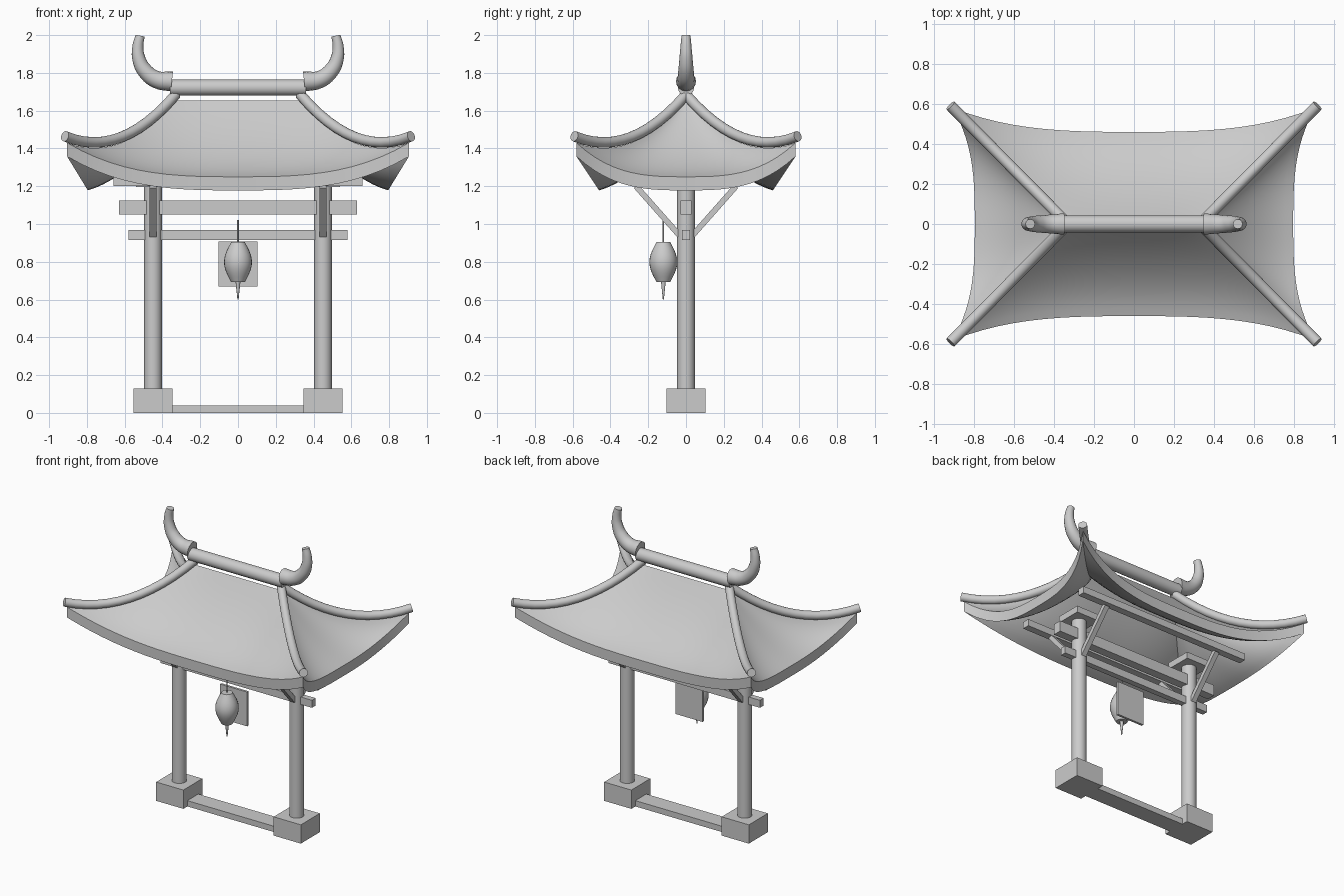
import bpy, bmesh, math
from mathutils import Vector

if "Cube" in bpy.data.objects:
    bpy.data.objects.remove(bpy.data.objects["Cube"])


def smooth(ob, angle=40):
    bpy.ops.object.select_all(action='DESELECT')
    ob.select_set(True)
    bpy.context.view_layer.objects.active = ob
    bpy.ops.object.shade_smooth_by_angle(angle=math.radians(angle))


def mesh_object(name, bm):
    bmesh.ops.recalc_face_normals(bm, faces=bm.faces)
    me = bpy.data.meshes.new(name)
    bm.to_mesh(me)
    bm.free()
    ob = bpy.data.objects.new(name, me)
    bpy.context.collection.objects.link(ob)
    return ob


def box(name, lo, hi):
    bm = bmesh.new()
    bmesh.ops.create_cube(bm, size=1)
    lo, hi = Vector(lo), Vector(hi)
    for v in bm.verts:
        v.co = (lo + hi) / 2 + v.co * (hi - lo)
    return mesh_object(name, bm)


def lathe(name, profile, centre, sides=24):
    bm = bmesh.new()
    vs = [bm.verts.new((r, 0, z)) for r, z in profile]
    es = [bm.edges.new(p) for p in zip(vs, vs[1:])]
    bmesh.ops.spin(bm, geom=vs + es, axis=(0, 0, 1), cent=(0, 0, 0),
                   angle=math.tau, steps=sides, use_duplicate=False)
    bmesh.ops.remove_doubles(bm, verts=bm.verts, dist=1e-5)
    ob = mesh_object(name, bm)
    ob.location = (*centre, 0)
    smooth(ob)
    return ob


def tube(name, points, radii, kind='POLY'):
    cu = bpy.data.curves.new(name, 'CURVE')
    cu.dimensions = '3D'
    cu.bevel_depth = 1
    cu.bevel_resolution = 6
    cu.use_fill_caps = True
    sp = cu.splines.new(kind)
    pts = sp.bezier_points if kind == 'BEZIER' else sp.points
    pts.add(len(points) - 1)
    for p, co, r in zip(pts, points, radii):
        p.radius = r
        if kind == 'BEZIER':
            p.co = co
            p.handle_left_type = p.handle_right_type = 'AUTO'
        else:
            p.co = (*co, 1)
    sp.resolution_u = 5
    ob = bpy.data.objects.new(name, cu)
    bpy.context.collection.objects.link(ob)
    bpy.ops.object.select_all(action='DESELECT')
    ob.select_set(True)
    bpy.context.view_layer.objects.active = ob
    bpy.ops.object.convert(target='MESH')
    smooth(bpy.context.view_layer.objects.active)


# Roof: four sagging panels whose eaves sweep out and up at the corners
def roof_z(s, t):
    return 1.655 - 0.675 * t + (0.27 + 0.18 * abs(s) ** 3) * t * t


def long_panel(s, t):
    return s * (0.33 + 0.575 * t), t * (0.46 + 0.12 * abs(s) ** 3), roof_z(s, t)


def end_panel(s, t):
    return 0.33 + t * (0.465 + 0.11 * abs(s) ** 3), s * 0.58 * t, roof_z(s, t)


bm = bmesh.new()
NS, NT = 24, 12
for panel in (long_panel, end_panel):
    for sign in (1, -1):
        grid = []
        for j in range(NT + 1):
            row = []
            for i in range(NS + 1):
                x, y, z = panel(2 * i / NS - 1, j / NT)
                row.append(bm.verts.new((sign * x, sign * y, z)))
            grid.append(row)
        for a, b in zip(grid, grid[1:]):
            for i in range(NS):
                bm.faces.new((a[i], a[i + 1], b[i + 1], b[i]))
bmesh.ops.remove_doubles(bm, verts=bm.verts, dist=1e-4)
bmesh.ops.recalc_face_normals(bm, faces=bm.faces)
ext = bmesh.ops.extrude_face_region(bm, geom=bm.faces[:])
bmesh.ops.translate(bm, vec=(0, 0, -0.072),
                    verts=[g for g in ext['geom'] if isinstance(g, bmesh.types.BMVert)])
smooth(mesh_object("roof", bm), 30)

# Main ridge, hip ridges and horn finials
tube("main_ridge", [(-0.36, 0, 1.722), (0.36, 0, 1.722)], [0.043] * 2)
horn = [(0.35, 0, 1.755), (0.43, 0, 1.764), (0.492, 0, 1.81),
        (0.525, 0, 1.875), (0.53, 0, 1.94), (0.518, 0, 1.997)]
for sx in (-1, 1):
    tube("ridge_horn", [(sx * x, y, z) for x, y, z in horn],
         [0.053, 0.046, 0.041, 0.035, 0.029, 0.024], 'BEZIER')
    for sy in (-1, 1):
        ts = [1.02 * k / 12 for k in range(13)]
        tube("hip_ridge", [(sx * (0.33 + 0.575 * t), sy * 0.58 * t, roof_z(1, t) + 0.03)
                           for t in ts], [0.028] * 13)

# Posts with base blocks, capitals and diagonal braces
for sx in (-1, 1):
    x = sx * 0.45
    box("base_block", (x - 0.104, -0.104, 0), (x + 0.104, 0.104, 0.13))
    lathe("post", [(0, 0.12), (0.047, 0.12), (0.047, 1.2), (0, 1.2)], (x, 0))
    box("capital", (x - 0.09, -0.09, 1.195), (x + 0.09, 0.09, 1.24))
    for sy in (-1, 1):
        length = math.hypot(0.23, 0.26)
        brace = box("brace", (-0.0175, -0.015, -length / 2), (0.0175, 0.015, length / 2))
        brace.location = (x, sy * 0.15, 1.07)
        brace.rotation_euler.x = -sy * math.atan2(0.23, 0.26)

# Horizontal timbers
box("sill", (-0.36, -0.06, 0), (0.36, 0.06, 0.04))
box("upper_tie_beam", (-0.63, -0.03, 1.05), (0.63, 0.03, 1.125))
box("lower_tie_beam", (-0.58, -0.02, 0.915), (0.58, 0.02, 0.967))
for sy in (-1, 1):
    box("purlin", (-0.66, sy * 0.27 - 0.025, 1.2), (0.66, sy * 0.27 + 0.025, 1.247))

# Hanging plaque and lantern
box("plaque", (-0.104, -0.048, 0.67), (0.104, -0.032, 0.907))
body = [(0, 0.692), (0.036, 0.692)]
for k in range(11):
    u = k / 10
    body.append((0.04 + 0.034 * math.sin(math.pi * u), 0.7 + 0.197 * u))
body += [(0.036, 0.905), (0, 0.905)]
lathe("lantern", body, (0, -0.12))
lathe("lantern_cord", [(0, 0.9), (0.004, 0.9), (0.004, 1.02), (0, 1.02)], (0, -0.12), 8)
lathe("lantern_tassel", [(0, 0.6), (0.003, 0.6), (0.013, 0.695), (0, 0.695)], (0, -0.12), 10)
